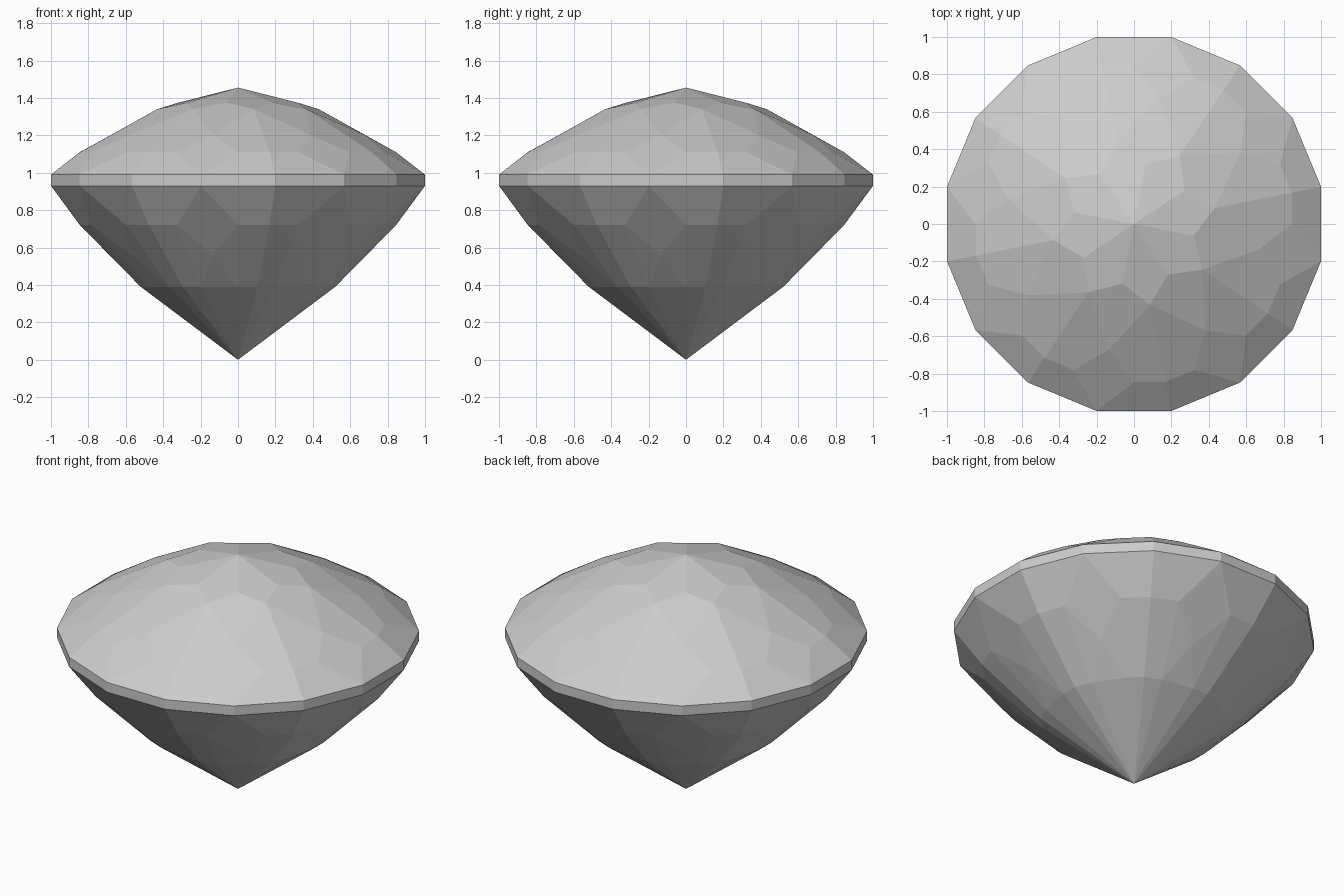
import bpy
import bmesh
from math import cos, sin, radians
from mathutils import Vector

cube = bpy.data.objects.get("Cube")
if cube:
    bpy.data.objects.remove(cube)

STEP = 22.5                          # angle of one girdle side
GIRDLE_R = 1 / cos(radians(STEP / 2))
TOP_Z, BOTTOM_Z = 0.99, 0.93         # girdle edges

stone = bpy.data.materials.new("pale_grey_stone")
stone.use_nodes = True
colour = (0.6, 0.6, 0.6, 1)
stone.diffuse_color = colour
stone.node_tree.nodes["Principled BSDF"].inputs["Base Color"].default_value = colour


def polar(ring, angle):
    r, z = ring
    a = radians(angle)
    return Vector((r * cos(a), r * sin(a), z))


def build(name, facets):
    """Make one flat-shaded part from a list of facet outlines."""
    bm = bmesh.new()
    for outline in facets:
        bm.faces.new([bm.verts.new(p) for p in outline])
    bmesh.ops.remove_doubles(bm, verts=bm.verts, dist=0.0005)
    # turn every facet away from the middle of the stone
    middle = Vector((0, 0, 0.95))
    bm.normal_update()
    for f in bm.faces:
        if f.normal.dot(f.calc_center_median() - middle) < 0:
            f.normal_flip()
    mesh = bpy.data.meshes.new(name)
    bm.to_mesh(mesh)
    bm.free()
    mesh.materials.append(stone)
    bpy.context.collection.objects.link(bpy.data.objects.new(name, mesh))


# Rings as (radius, height)
c_edge, c_star, c_table = (GIRDLE_R, TOP_Z), (0.325, 1.375), (0.44, 1.34)
c_kite, c_side, c_main = (0.685, 1.205), (0.845, 1.11), (0.86, 1.11)
p_edge, p_kite = (GIRDLE_R, BOTTOM_Z), (0.685, 0.56)
p_side, p_main = (0.845, 0.72), (0.86, 0.72)
p_low_side, p_low_main = (0.52, 0.39), (0.53, 0.39)
apex, culet = Vector((0, 0, 1.455)), Vector((0, 0, 0))

crown, girdle, pavilion = [], [], []
for k in range(8):
    a = 1.5 * STEP + 2 * STEP * k    # direction of this kite facet
    left, right = a + STEP / 2, a - STEP / 2
    # Crown: star, upper kite, lower kite
    crown.append([apex, polar(c_star, a), polar(c_table, a + STEP),
                  polar(c_star, a + 2 * STEP)])
    crown.append([polar(c_star, a), polar(c_table, a - STEP),
                  polar(c_kite, a), polar(c_table, a + STEP)])
    crown.append([polar(c_kite, a), polar(c_side, right),
                  polar(c_edge, a), polar(c_side, left)])
    # Pavilion: kite, then the triangles below it down to the point
    pavilion.append([polar(p_edge, a), polar(p_side, left),
                     polar(p_kite, a), polar(p_side, right)])
    pavilion.append([polar(p_kite, a), polar(p_low_side, left),
                     polar(p_low_side, right)])
    pavilion.append([culet, polar(p_low_side, left), polar(p_low_side, right)])
    # Mirrored facets on either side of the kite
    for s in (1, -1):
        near, far = a + s * STEP / 2, a + s * STEP
        crown.append([polar(c_table, far), polar(c_kite, a),
                      polar(c_side, near), polar(c_main, far)])
        crown.append([polar(c_side, near), polar(c_main, far),
                      polar(c_edge, far), polar(c_edge, a)])
        girdle.append([polar(c_edge, a), polar(c_edge, far),
                       polar(p_edge, far), polar(p_edge, a)])
        pavilion.append([polar(p_edge, a), polar(p_edge, far),
                         polar(p_main, far), polar(p_side, near)])
        pavilion.append([polar(p_side, near), polar(p_main, far),
                         polar(p_low_main, far), polar(p_low_side, near)])
        pavilion.append([polar(p_kite, a), polar(p_side, near),
                         polar(p_low_side, near)])
        pavilion.append([culet, polar(p_low_side, near), polar(p_low_main, far)])

build("crown", crown)
build("girdle", girdle)
build("pavilion", pavilion)
